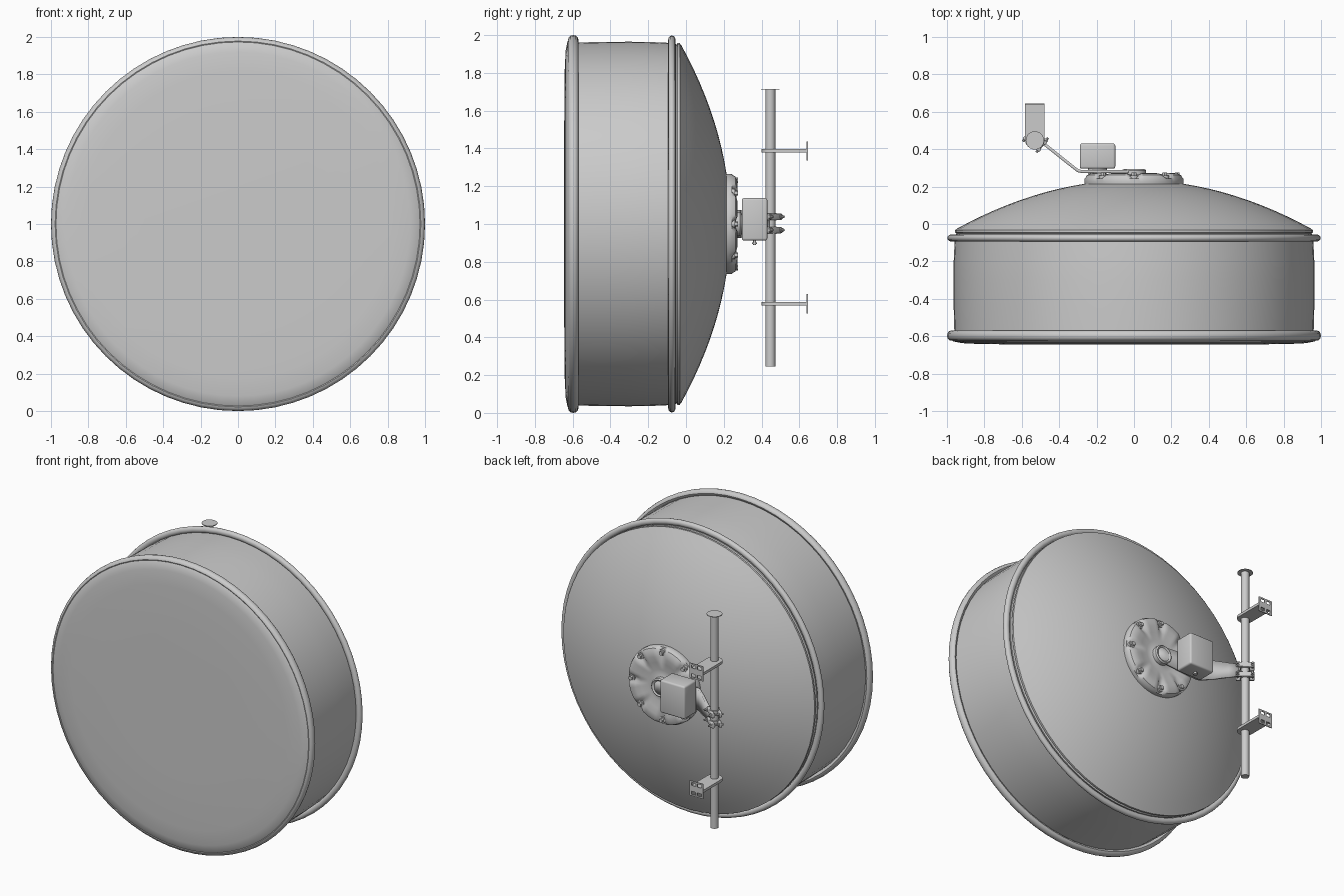
import bpy, bmesh, math
from mathutils import Matrix, Vector

if "Cube" in bpy.data.objects:
    bpy.data.objects.remove(bpy.data.objects["Cube"])

ZC = 1.0               # height of the dish axis
PX, PY = -0.53, 0.447  # mast position


def finish(name, bm):
    bmesh.ops.recalc_face_normals(bm, faces=bm.faces[:])
    me = bpy.data.meshes.new(name)
    bm.to_mesh(me)
    bm.free()
    ob = bpy.data.objects.new(name, me)
    bpy.context.collection.objects.link(ob)
    return ob


def lathe(name, profile, n=64, closed=False, shift=lambda r, a: 0.0):
    """Turn (radius, y) points around the dish axis."""
    bm = bmesh.new()
    rings = []
    for r, y in profile:
        if r == 0:
            rings.append([bm.verts.new((0, y, ZC))] * n)
        else:
            angs = [2 * math.pi * i / n for i in range(n)]
            rings.append([bm.verts.new((r * math.cos(a), y + shift(r, a), ZC + r * math.sin(a))) for a in angs])
    pairs = list(zip(rings, rings[1:])) + ([(rings[-1], rings[0])] if closed else [])
    for p, q in pairs:
        for i in range(n):
            j = (i + 1) % n
            bm.faces.new(list(dict.fromkeys((p[i], p[j], q[j], q[i]))))
    return finish(name, bm)


def ring(name, r, y, hr, hy):
    pts = [(r + hr * math.cos(k * math.pi / 6), y + hy * math.sin(k * math.pi / 6)) for k in range(12)]
    return lathe(name, pts, closed=True)


def box(name, c, size, bevel=0.0, rot=0.0):
    bm = bmesh.new()
    bmesh.ops.create_cube(bm, size=1, matrix=Matrix.Translation(c) @ Matrix.Rotation(rot, 4, 'Z')
                          @ Matrix.Diagonal((*size, 1)))
    if bevel:
        bmesh.ops.bevel(bm, geom=bm.edges[:], offset=bevel, segments=3, affect='EDGES', profile=0.5)
    return finish(name, bm)


def rod(name, a, b, r, n=16):
    a, b = Vector(a), Vector(b)
    m = Matrix.Translation((a + b) / 2) @ (b - a).to_track_quat('Z', 'Y').to_matrix().to_4x4()
    bm = bmesh.new()
    bmesh.ops.create_cone(bm, cap_ends=True, segments=n, radius1=r, radius2=r, depth=(b - a).length, matrix=m)
    return finish(name, bm)


# Drum shroud, radome and parabolic reflector
lathe("drum_shroud", [(0.96, -0.60), (0.964, -0.45), (0.965, -0.3), (0.964, -0.2), (0.958, -0.07)])
lathe("radome", [(0, -0.645), (0.5, -0.645), (0.82, -0.642), (0.92, -0.637), (0.965, -0.628),
                 (0.988, -0.612), (0.99, -0.595), (0.955, -0.59)])
ring("front_rim", 0.978, -0.597, 0.022, 0.027)
ring("rear_rim", 0.977, -0.075, 0.021, 0.019)
lathe("reflector_lip", [(0.955, -0.075), (0.958, -0.058), (0.948, -0.052), (0.957, -0.045), (0.957, -0.032), (0.945, -0.026)])
lathe("reflector", [(0.95 * (1 - k / 14), 0.235 - 0.29 * (0.95 * (1 - k / 14)) ** 2) for k in range(14)] + [(0, 0.235)])


# Cast hub plate with pockets around its bolts
def pocket(r, a):
    return -0.022 * max(0, math.cos(8 * a)) ** 2 if r > 0.19 and r < 0.262 else 0.0


lathe("hub_plate", [(0.262, 0.2), (0.265, 0.225), (0.264, 0.243), (0.255, 0.262), (0.235, 0.271),
                    (0.2, 0.272), (0.16, 0.264), (0.11, 0.256), (0.07, 0.255), (0.06, 0.26)], n=96, shift=pocket)
lathe("hub_collar", [(0.064, 0.24), (0.064, 0.287), (0.056, 0.294), (0.046, 0.288), (0.04, 0.284), (0, 0.284)], n=32)
for i in range(8):
    a = i * math.pi / 4
    x, z = 0.232 * math.cos(a), ZC + 0.232 * math.sin(a)
    rod("hub_bolt", (x, 0.23, z), (x, 0.276, z), 0.014, 6)
    rod("hub_washer", (x, 0.23, z), (x, 0.26, z), 0.022)

# Bent tapering arm from hub to mast
path = [(0.04, 0.28, 0.02), (0.025, 0.28, 0.04), (-0.02, 0.28, 0.055), (-0.2, 0.28, 0.07), (-0.275, 0.28, 0.073),
        (-0.30, 0.285, 0.073), (-0.36, 0.332, 0.066), (-0.44, 0.396, 0.05), (-0.49, 0.436, 0.042)]
bm = bmesh.new()
rows = [[bm.verts.new((x, y, ZC + s * h)) for s in (-1, 1)] for x, y, h in path]
for p, q in zip(rows, rows[1:]):
    bm.faces.new((p[0], q[0], q[1], p[1]))
arm = finish("support_arm", bm)
mod = arm.modifiers.new("thickness", 'SOLIDIFY')
mod.thickness = 0.016
mod.offset = 0

# Radio box on a short neck, with a knob beneath
box("radio_box", (-0.195, 0.363, 1.025), (0.19, 0.135, 0.225), 0.012)
rod("radio_neck", (-0.195, 0.27, 1.0), (-0.195, 0.31, 1.0), 0.05, 24)
rod("radio_knob_stem", (-0.195, 0.363, 0.915), (-0.195, 0.363, 0.89), 0.007)
rod("radio_knob", (-0.195, 0.363, 0.903), (-0.195, 0.363, 0.893), 0.014)

# Mast with thin top cap
rod("mast", (PX, PY, 0.245), (PX, PY, 1.715), 0.026, 24)
rod("mast_cap", (PX, PY, 1.711), (PX, PY, 1.715), 0.049, 24)

# Wall brackets: rounded tongue around the mast and a slotted end plate
for zb in (1.387, 0.578):
    bm = bmesh.new()
    arc = [(PX + 0.052 * math.cos(t), PY + 0.047 * math.sin(t))
           for t in [math.pi + k * math.pi / 12 for k in range(13)]]
    outline = arc + [(PX + 0.052, 0.643), (PX - 0.052, 0.643)]
    f = bm.faces.new([bm.verts.new((x, y, zb - 0.009)) for x, y in outline])
    ext = bmesh.ops.extrude_face_region(bm, geom=[f])
    bmesh.ops.translate(bm, vec=(0, 0, 0.018), verts=[v for v in ext["geom"] if isinstance(v, bmesh.types.BMVert)])
    finish("bracket_tongue", bm)
    for dz, h in ((-0.046, 0.01), (0, 0.04), (0.046, 0.01)):
        box("bracket_plate_bar", (PX, 0.642, zb + dz), (0.105, 0.006, h))
    for dx in (-0.045, 0, 0.045):
        box("bracket_plate_post", (PX + dx, 0.642, zb), (0.014, 0.006, 0.10))

# Paired mast clamps with through bolts, turned to follow the arm
rot = math.radians(-39)
spin = Matrix.Rotation(rot, 3, 'Z')
for zk in (1.038, 0.968):
    for s in (-1, 1):
        o = spin @ Vector((0.02 * s, 0, 0))
        off = spin @ Vector((0, 0.024 * s, 0))
        box("clamp_jaw", (PX + off.x, PY + off.y, zk), (0.115, 0.02, 0.034), 0.005, rot)
        p = spin @ Vector((0.046 * s, -0.045, 0))
        q = spin @ Vector((0.046 * s, 0.055, 0))
        rod("clamp_bolt", (PX + p.x, PY + p.y, zk), (PX + q.x, PY + q.y, zk), 0.007, 8)
        e = spin @ Vector((0.046 * s, 0.042, 0))
        g = spin @ Vector((0.046 * s, 0.03, 0))
        rod("clamp_nut", (PX + g.x, PY + g.y, zk), (PX + e.x, PY + e.y, zk), 0.013, 6)
    rod("clamp_sleeve", (PX, PY, zk - 0.02), (PX, PY, zk + 0.02), 0.032, 20)

# Smooth shading with crisp edges
bpy.ops.object.select_all(action='SELECT')
bpy.context.view_layer.objects.active = arm
bpy.ops.object.shade_smooth_by_angle(angle=math.radians(35))
